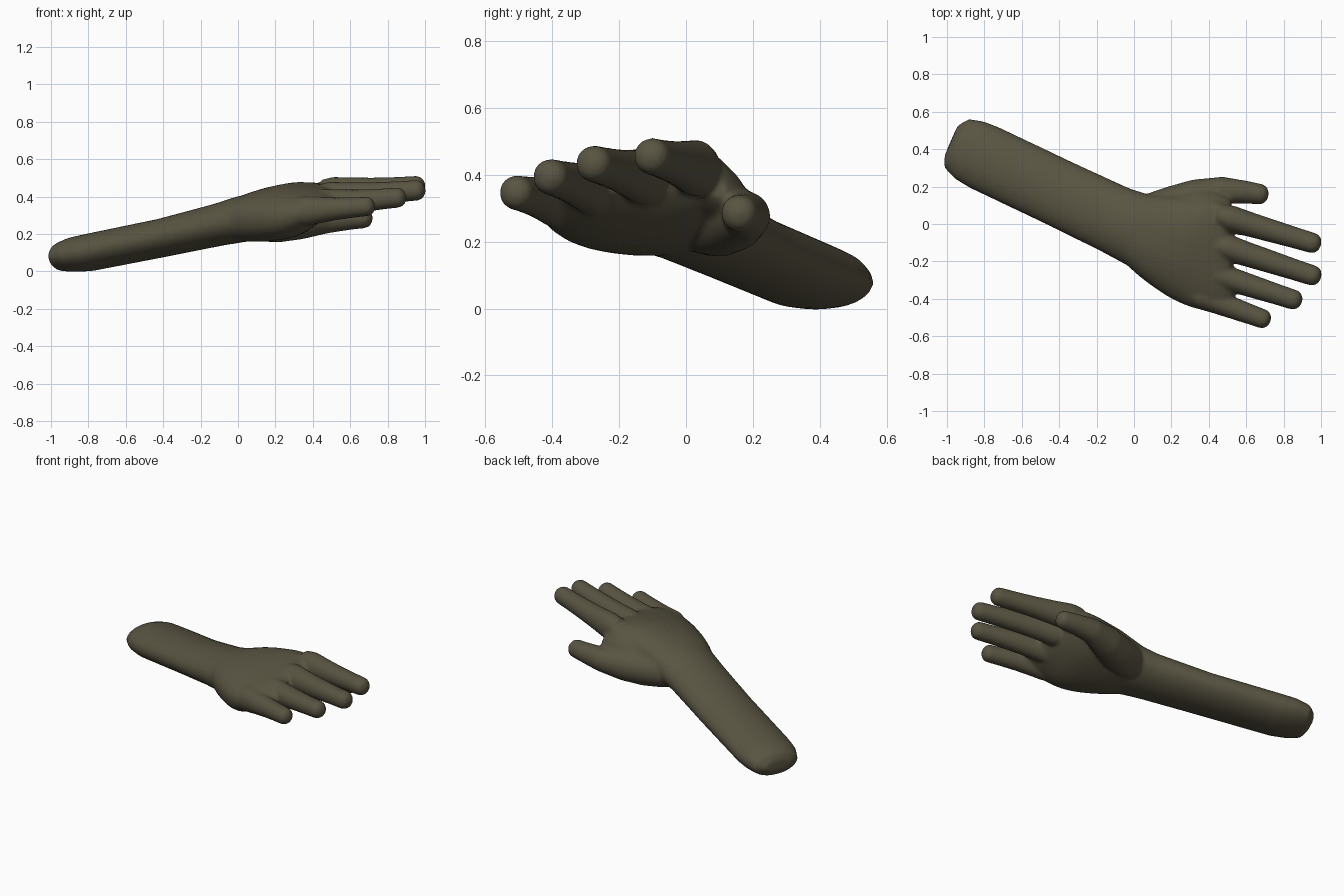
import bpy, math
from mathutils import Vector

cube = bpy.data.objects.get("Cube")
if cube:
    bpy.data.objects.remove(cube, do_unlink=True)

skin = bpy.data.materials.new("dark_olive_skin")
skin.use_nodes = True
color = (0.10, 0.09, 0.055, 1)
skin.diffuse_color = color
skin.node_tree.nodes["Principled BSDF"].inputs["Base Color"].default_value = color

SIDES = 32
parts = []


def blend(stations, steps=4):
    """Insert smoothly curved stations between the given ones."""
    rows = [Vector((*p, w, t, r)) for p, w, t, r in stations]
    last = len(rows) - 1
    result = []
    for i in range(last):
        a, b = rows[i], rows[i + 1]
        da = (b - rows[max(i - 1, 0)]) / 2
        db = (rows[min(i + 2, last)] - a) / 2
        for k in range(steps):
            u = k / steps
            ease = u * u * (3 - 2 * u)
            row = a.lerp(b, ease) + da * (u * (1 - u) ** 2) - db * (u * u * (1 - u))
            result.append((row[:3], *row[3:]))
    return result + [stations[-1]]


def loft(name, stations, heading, power=1.0):
    """Skin oval rings. Each station: centre, half width, half thickness, roll."""
    centres = [Vector(s[0]) for s in stations]
    side_flat = Vector((math.sin(heading), math.cos(heading), 0))
    verts, faces = [], []
    for i, (_, width, thick, roll) in enumerate(stations):
        tangent = centres[min(i + 1, len(centres) - 1)] - centres[max(i - 1, 0)]
        side = side_flat * math.cos(roll) + Vector((0, 0, math.sin(roll)))
        side = (side - side.project(tangent)).normalized()
        up = tangent.cross(side).normalized()
        for k in range(SIDES):
            a = math.tau * k / SIDES
            c, s = math.cos(a), math.sin(a)
            c = math.copysign(abs(c) ** power, c)
            s = math.copysign(abs(s) ** power, s)
            verts.append(centres[i] + side * (width * c) + up * (thick * s))
    for i in range(len(stations) - 1):
        for k in range(SIDES):
            n = (k + 1) % SIDES
            a, b = i * SIDES, (i + 1) * SIDES
            faces.append((a + k, a + n, b + n, b + k))
    faces.append(tuple(reversed(range(SIDES))))
    faces.append(tuple(range(len(verts) - SIDES, len(verts))))
    mesh = bpy.data.meshes.new(name)
    mesh.from_pydata(verts, [], faces)
    mesh.materials.append(skin)
    obj = bpy.data.objects.new(name, mesh)
    bpy.context.collection.objects.link(obj)
    parts.append(obj)


def digit(name, path, heading):
    """Tapered tube through (point, half width, half thickness), rounded tip."""
    stations = [(p, w, t, 0) for p, w, t in path]
    tip, r = Vector(path[-1][0]), path[-1][1]
    direction = (tip - Vector(path[-2][0])).normalized()
    stations[-1] = (tip - direction * r * 0.8, r, r, 0)
    for a in (0.4, 0.8, 1.1, 1.4):
        size = r * math.cos(a)
        stations.append((tip - direction * r * 0.8 * (1 - math.sin(a)), size, size, 0))
    loft(name, stations, heading)


# Forearm with a blunt, slightly domed end
loft("forearm", [
    ((-0.978, 0.445, 0.079), 0.09, 0.035, 0),
    ((-0.948, 0.432, 0.077), 0.146, 0.076, 0),
    ((-0.88, 0.395, 0.089), 0.172, 0.093, 0),
    ((-0.80, 0.355, 0.100), 0.180, 0.100, 0),
    ((-0.40, 0.165, 0.180), 0.180, 0.103, 0),
    ((-0.10, 0.022, 0.25), 0.185, 0.114, 0.05),
    ((0.02, -0.03, 0.279), 0.198, 0.124, 0.1),
    ((0.12, -0.06, 0.298), 0.20, 0.12, 0.15)], 0.43)

# Palm, rolled so that the first finger sits highest
loft("palm", blend([
    ((-0.06, 0.005, 0.26), 0.17, 0.10, 0.05),
    ((0.03, -0.03, 0.280), 0.200, 0.122, 0.1),
    ((0.15, -0.078, 0.303), 0.247, 0.138, 0.18),
    ((0.30, -0.135, 0.330), 0.288, 0.136, 0.22),
    ((0.41, -0.168, 0.363), 0.298, 0.101, 0.23),
    ((0.48, -0.178, 0.385), 0.275, 0.068, 0.24),
    ((0.52, -0.178, 0.395), 0.22, 0.038, 0.24)]), 0.37, 0.88)

# Sloping web that joins the back of the hand to the thumb
loft("thumb_web", blend([
    ((0.0, 0.02, 0.285), 0.11, 0.08, -0.5),
    ((0.12, 0.045, 0.305), 0.135, 0.09, -0.6),
    ((0.26, 0.065, 0.33), 0.14, 0.092, -0.7),
    ((0.38, 0.082, 0.355), 0.13, 0.082, -0.75),
    ((0.46, 0.078, 0.370), 0.10, 0.062, -0.75),
    ((0.51, 0.072, 0.38), 0.06, 0.035, -0.75)]), 0.25)

# Four fingers: root, tip, girth; deep at the knuckle
fingers = {
    "index_finger": ((0.45, 0.048, 0.415), (1.0, -0.115, 0.459), 1.0),
    "middle_finger": ((0.43, -0.105, 0.388), (1.0, -0.290, 0.437), 1.0),
    "ring_finger": ((0.39, -0.255, 0.352), (0.898, -0.419, 0.398), 0.98),
    "little_finger": ((0.31, -0.370, 0.318), (0.73, -0.522, 0.35), 0.95),
}
profile = ((0, 0.060, 0.075), (0.12, 0.072, 0.085), (0.3, 0.066, 0.074),
           (0.5, 0.062, 0.064), (0.75, 0.057, 0.057), (1, 0.055, 0.055))
for name, (root, tip, girth) in fingers.items():
    a, b = Vector(root), Vector(tip)
    digit(name, [(a.lerp(b, u), w * girth, t * girth) for u, w, t in profile], 0.34)

# Thumb with its fleshy base
thumb = [
    ((0.0, 0.025, 0.268), 0.09),
    ((0.12, 0.07, 0.263), 0.104),
    ((0.22, 0.10, 0.262), 0.107),
    ((0.34, 0.145, 0.268), 0.096),
    ((0.48, 0.180, 0.277), 0.073),
    ((0.60, 0.170, 0.283), 0.061),
    ((0.72, 0.153, 0.287), 0.055)]
digit("thumb", [(p, r, r) for p, r in thumb], 0.0)

# Fuse everything into one smooth skin
bpy.ops.object.select_all(action="DESELECT")
for obj in parts:
    obj.select_set(True)
hand = parts[0]
bpy.context.view_layer.objects.active = hand
bpy.ops.object.join()
hand.name = hand.data.name = "hand_and_forearm"
remesh = hand.modifiers.new("fuse", "REMESH")
remesh.mode = "VOXEL"
remesh.voxel_size = 0.01
remesh.use_smooth_shade = True
soften = hand.modifiers.new("soften", "SMOOTH")
soften.factor = 0.5
soften.iterations = 8
for mod in ("fuse", "soften"):
    bpy.ops.object.modifier_apply(modifier=mod)
bpy.ops.object.shade_smooth_by_angle(angle=math.radians(50))
